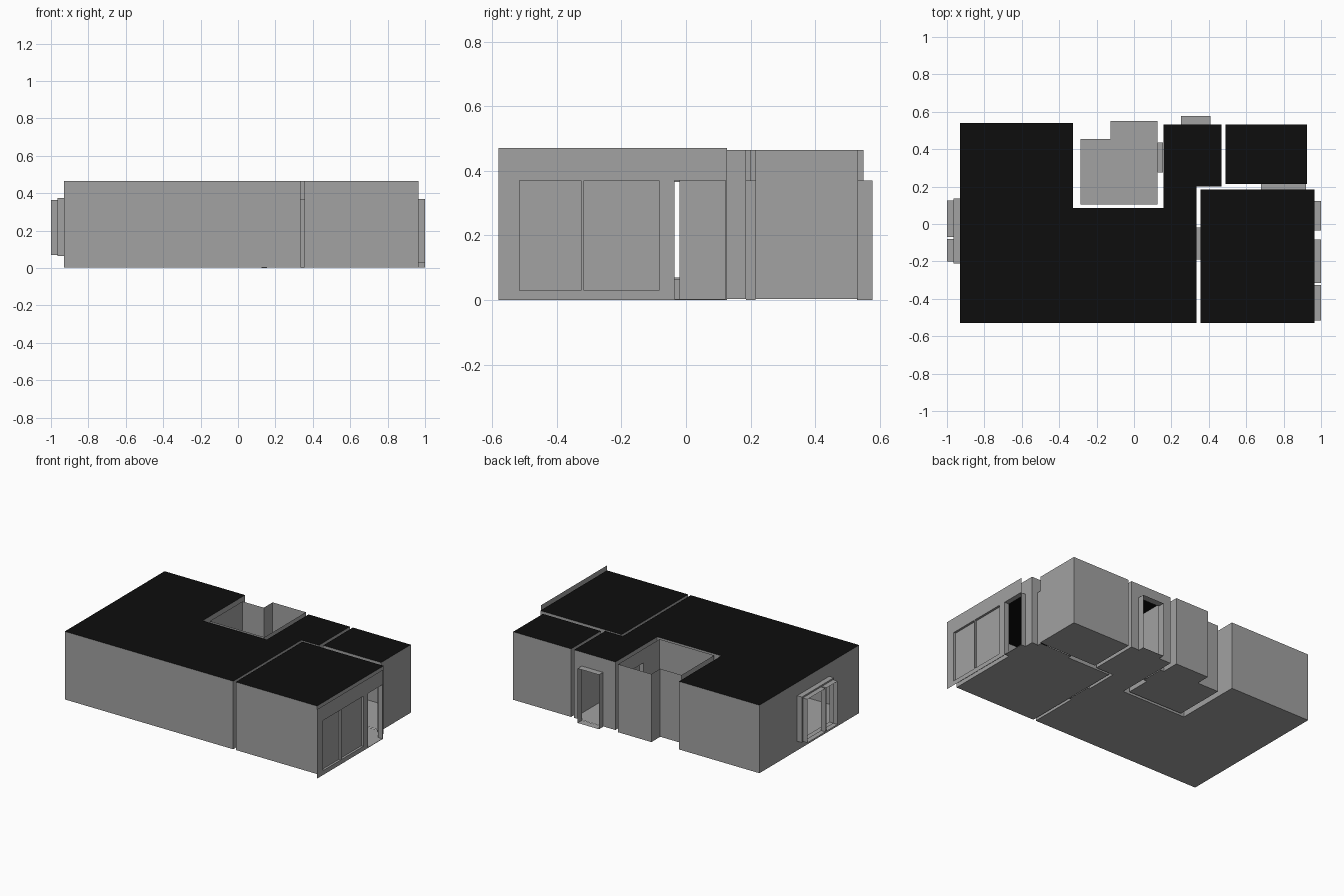
import bpy, bmesh

if "Cube" in bpy.data.objects:
    bpy.data.objects.remove(bpy.data.objects["Cube"])


def material(name, value):
    m = bpy.data.materials.new(name)
    m.use_nodes = True
    colour = (value, value, value, 1)
    m.diffuse_color = colour
    m.node_tree.nodes["Principled BSDF"].inputs["Base Color"].default_value = colour
    return m


GREY = material("wall grey", 0.36)
BLACK = material("ceiling black", 0.004)
FLOOR, CEILING, DOOR = 0.003, 0.465, 0.37

# Openings: name -> (low corner, high corner, axis of passage)
OPENINGS = {
    "hall_passage": ((0.335, -0.19, 0), (0.355, -0.02, DOOR), 0),
    "closet_passage": ((0.125, 0.275, 0), (0.155, 0.435, DOOR), 0),
    "small_room_passage": ((0.68, 0.185, 0), (0.92, 0.215, DOOR), 1),
    "back_doorway": ((0.25, 0.53, 0), (0.41, 0.577, DOOR), 1),
    "side_doorway": ((0.965, -0.035, 0.003), (1.0, 0.122, DOOR), 0),
    "window_surround": ((-0.965, -0.21, 0.065), (-0.93, 0.135, 0.375), 0),
    "window_frame_a": ((-1.0, -0.2, 0.07), (-0.965, -0.08, 0.365), 0),
    "window_frame_b": ((-1.0, -0.07, 0.07), (-0.965, 0.125, 0.365), 0),
    "panel_window_a": ((0.965, -0.515, 0.03), (1.0, -0.325, DOOR), 0),
    "panel_window_b": ((0.965, -0.315, 0.03), (1.0, -0.083, DOOR), 0),
}


def finish(name, bm, materials=(GREY,)):
    bmesh.ops.remove_doubles(bm, verts=bm.verts, dist=0.0002)
    mesh = bpy.data.meshes.new(name)
    bm.to_mesh(mesh)
    bm.free()
    for m in materials:
        mesh.materials.append(m)
    ob = bpy.data.objects.new(name, mesh)
    bpy.context.collection.objects.link(ob)
    return ob


def add_face(bm, points):
    return bm.faces.new([bm.verts.new(p) for p in points])


def add_wall(bm, p, q, z0, z1, openings):
    """Sheet wall from p to q, split on a grid so the openings stay empty."""
    run = 0 if abs(q[0] - p[0]) > abs(q[1] - p[1]) else 1
    fixed = 1 - run
    lo, hi = sorted((p[run], q[run]))
    holes = []
    for name in openings:
        a, b, axis = OPENINGS[name]
        if axis == fixed and a[fixed] - 0.002 < p[fixed] < b[fixed] + 0.002:
            if b[run] > lo and a[run] < hi:
                holes.append((a[run], b[run], a[2], b[2]))
    us, zs = {lo, hi}, {z0, z1}
    for u0, u1, v0, v1 in holes:
        us |= {u for u in (u0, u1) if lo < u < hi}
        zs |= {v for v in (v0, v1) if z0 < v < z1}
    us, zs = sorted(us, reverse=q[run] < p[run]), sorted(zs)
    for u0, u1 in zip(us, us[1:]):
        for v0, v1 in zip(zs, zs[1:]):
            u, v = (u0 + u1) / 2, (v0 + v1) / 2
            if any(h[0] < u < h[1] and h[2] < v < h[3] for h in holes):
                continue
            quad = []
            for s, t in ((u0, v0), (u1, v0), (u1, v1), (u0, v1)):
                point = [0, 0, t]
                point[run], point[fixed] = s, p[fixed]
                quad.append(point)
            add_face(bm, quad)


def room(name, outline, openings, roofed=True):
    bm = bmesh.new()
    for p, q in zip(outline, outline[1:] + outline[:1]):
        add_wall(bm, p, q, FLOOR, CEILING, openings)
    add_face(bm, [(x, y, FLOOR) for x, y in reversed(outline)])
    if roofed:
        add_face(bm, [(x, y, CEILING) for x, y in outline]).material_index = 1
    finish(name, bm, (GREY, BLACK))


def tunnel(name):
    """Box open at both ends along its passage axis."""
    a, b, axis = OPENINGS[name]
    bm = bmesh.new()
    bmesh.ops.create_cube(bm, size=1)
    ends = [f for f in bm.faces if abs(f.normal[axis]) > 0.9]
    bmesh.ops.delete(bm, geom=ends, context="FACES")
    for v in bm.verts:
        v.co = [a[i] if v.co[i] < 0 else b[i] for i in range(3)]
    finish(name, bm)


def sheet(name, p, q, z0, z1, openings=()):
    bm = bmesh.new()
    add_wall(bm, p, q, z0, z1, openings)
    finish(name, bm)


# Rooms
room("main_room",
     [(-0.93, -0.53), (0.335, -0.53), (0.335, 0.2), (0.467, 0.2), (0.467, 0.533),
      (0.157, 0.533), (0.157, 0.085), (-0.325, 0.085), (-0.325, 0.54), (-0.93, 0.54)],
     ["hall_passage", "closet_passage", "back_doorway", "window_surround"])
room("side_room",
     [(0.355, -0.53), (0.965, -0.53), (0.965, 0.185), (0.355, 0.185)],
     ["hall_passage", "small_room_passage", "side_doorway"])
room("small_room",
     [(0.49, 0.215), (0.925, 0.215), (0.925, 0.533), (0.49, 0.533)],
     ["small_room_passage"])
room("open_closet",
     [(-0.285, 0.105), (0.125, 0.105), (0.125, 0.55), (-0.125, 0.55),
      (-0.125, 0.455), (-0.285, 0.455)],
     ["closet_passage"], roofed=False)

# Door passages and window reveals
for opening in OPENINGS:
    tunnel(opening)

# Outer panel with its doorway and two glazed windows
sheet("outer_panel", (1.0, -0.58), (1.0, 0.127), 0, 0.47,
      ["side_doorway", "panel_window_a", "panel_window_b"])
for key in "ab":
    low, high, _ = OPENINGS["panel_window_" + key]
    sheet("window_pane_" + key, (0.985, low[1]), (0.985, high[1]), low[2], high[2])

# Plate holding the two open window frames
sheet("window_plate", (-0.965, 0.135), (-0.965, -0.21), 0.065, 0.375,
      ["window_frame_a", "window_frame_b"])
